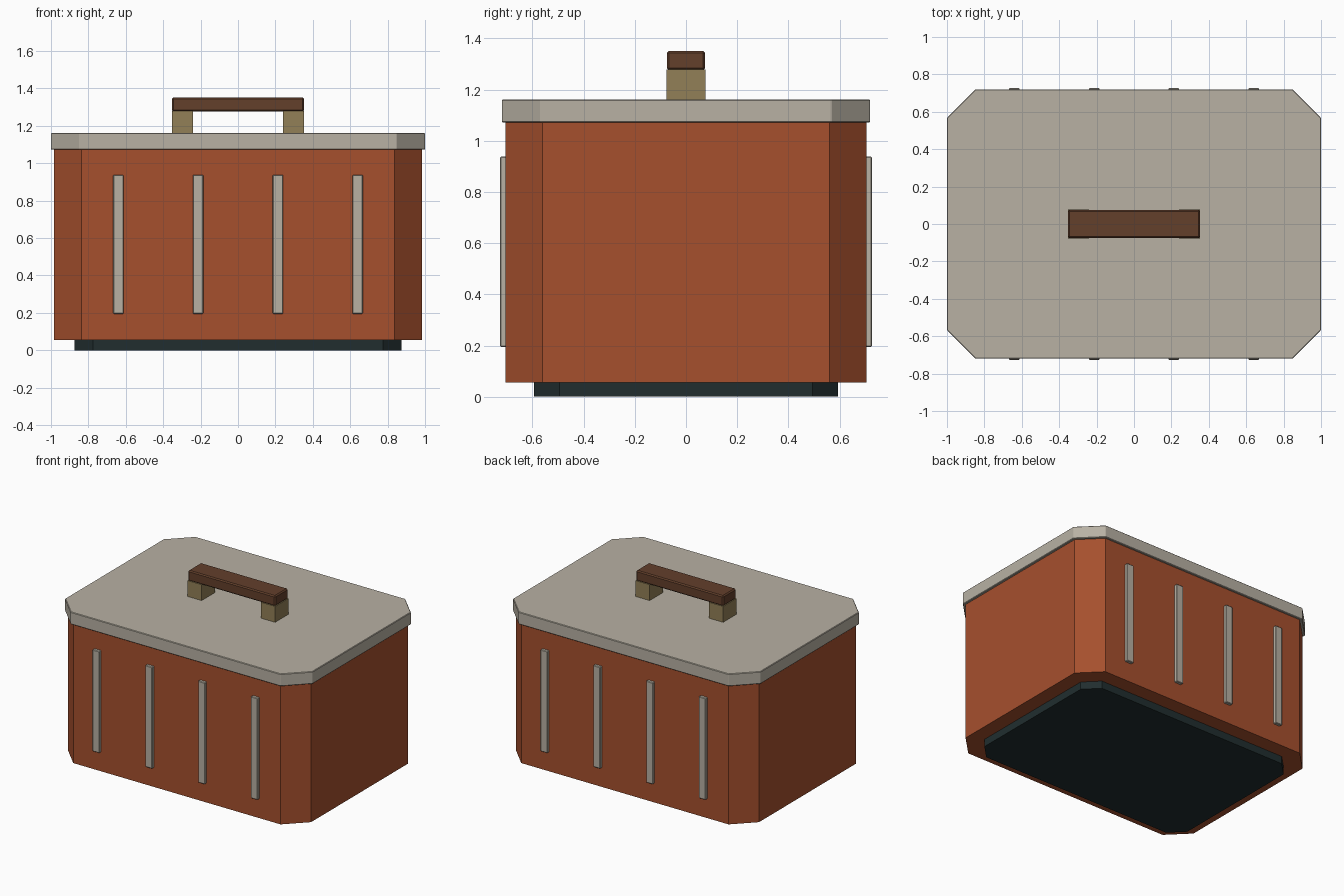
import bpy, bmesh

if "Cube" in bpy.data.objects:
    bpy.data.objects.remove(bpy.data.objects["Cube"])


def material(name, rgb):
    m = bpy.data.materials.new(name)
    m.diffuse_color = (*rgb, 1)
    m.use_nodes = True
    m.node_tree.nodes["Principled BSDF"].inputs["Base Color"].default_value = m.diffuse_color
    return m


RUST = material("rust_orange", (0.38, 0.08, 0.027))
STONE = material("warm_grey", (0.48, 0.44, 0.37))
WOOD = material("dark_wood", (0.125, 0.05, 0.024))
BRASS = material("dull_brass", (0.29, 0.215, 0.095))
DARK = material("dark_slate", (0.015, 0.027, 0.028))


def prism(name, hx, hy, z0, z1, mat, chamfer=0.0, centre=(0, 0), bevel=0.0):
    """Upright box, with optional cut corners and softened edges."""
    if chamfer:
        c = chamfer
        outline = [(hx, -hy + c), (hx, hy - c), (hx - c, hy), (-hx + c, hy),
                   (-hx, hy - c), (-hx, -hy + c), (-hx + c, -hy), (hx - c, -hy)]
    else:
        outline = [(hx, -hy), (hx, hy), (-hx, hy), (-hx, -hy)]
    bm = bmesh.new()
    base = bm.faces.new([bm.verts.new((x + centre[0], y + centre[1], z0)) for x, y in outline])
    top = bmesh.ops.extrude_face_region(bm, geom=[base])["geom"]
    bmesh.ops.translate(bm, vec=(0, 0, z1 - z0),
                        verts=[v for v in top if isinstance(v, bmesh.types.BMVert)])
    bmesh.ops.recalc_face_normals(bm, faces=bm.faces)
    mesh = bpy.data.meshes.new(name)
    bm.to_mesh(mesh)
    bm.free()
    mesh.materials.append(mat)
    obj = bpy.data.objects.new(name, mesh)
    bpy.context.collection.objects.link(obj)
    if bevel:
        mod = obj.modifiers.new("soft_edges", "BEVEL")
        mod.width = bevel
        mod.segments = 1
    return obj


# Recessed foot, box body and overhanging lid
prism("foot", 0.875, 0.595, 0.0, 0.055, DARK, chamfer=0.1)
prism("body", 0.983, 0.705, 0.055, 1.072, RUST, chamfer=0.145)
prism("lid", 1.0, 0.72, 1.072, 1.162, STONE, chamfer=0.152, bevel=0.004)

# Vertical slats on front and back
for side, label in ((-1, "front"), (1, "back")):
    for i, x in enumerate((-0.64, -0.213, 0.213, 0.64)):
        prism(f"{label}_slat_{i + 1}", 0.028, 0.014, 0.195, 0.938, STONE,
              centre=(x, side * 0.713), bevel=0.004)

# Handle posts and grip
for side, label in ((-1, "left"), (1, "right")):
    prism(f"{label}_handle_post", 0.057, 0.077, 1.16, 1.278, BRASS,
          centre=(side * 0.297, 0))
prism("handle_grip", 0.353, 0.075, 1.276, 1.352, WOOD, bevel=0.008)
